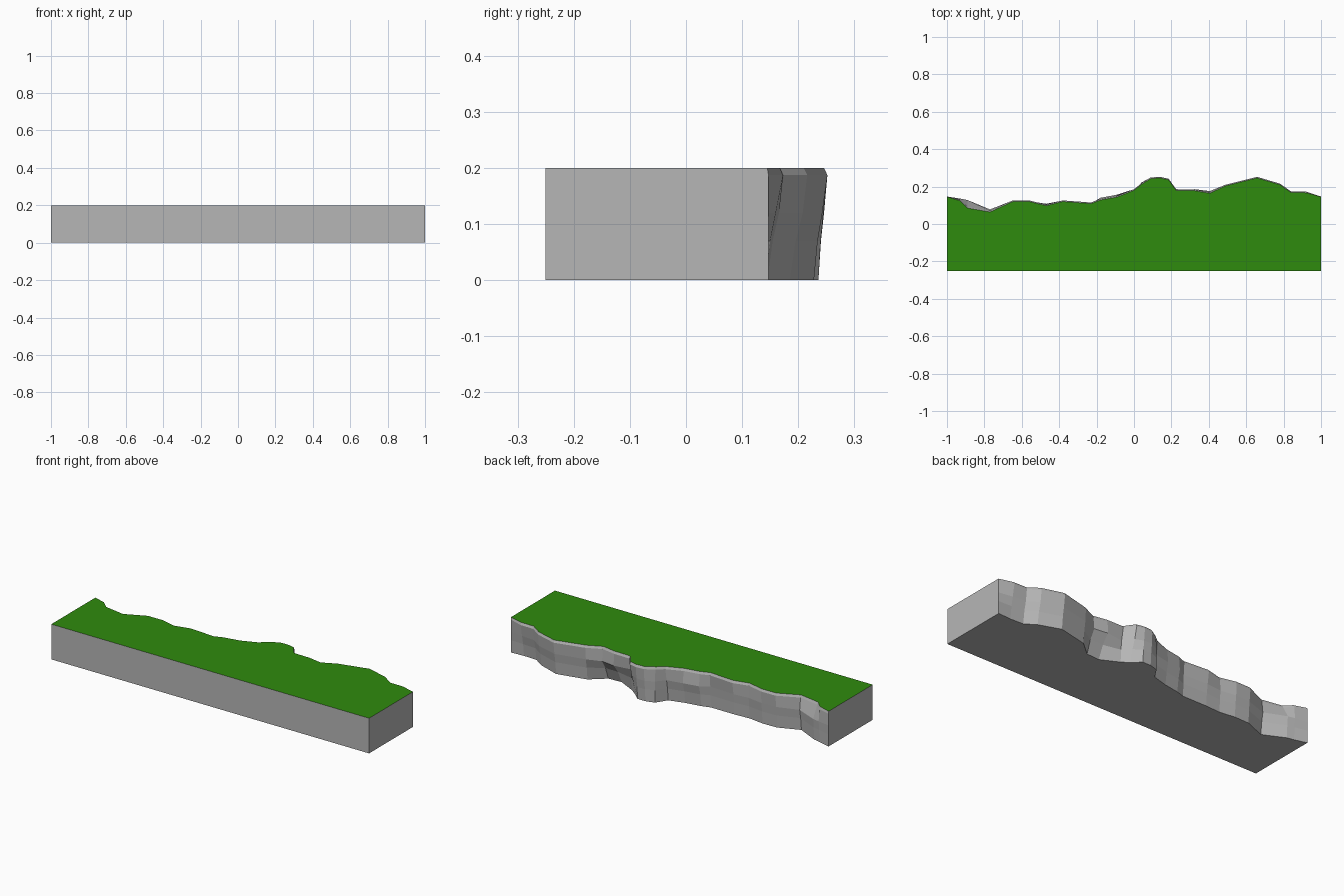
import bpy, bmesh

if "Cube" in bpy.data.objects:
    bpy.data.objects.remove(bpy.data.objects["Cube"])

def material(name, rgb):
    m = bpy.data.materials.new(name)
    m.diffuse_color = (*rgb, 1)
    m.use_nodes = True
    m.node_tree.nodes["Principled BSDF"].inputs["Base Color"].default_value = m.diffuse_color
    return m

stone = material("grey stone", (0.47, 0.47, 0.47))
grass = material("grass green", (0.028, 0.26, 0.004))

# Cliff stations: x, then y at the grass edge, at mid height and at the base
STATIONS = [
    (-1.00, .146, .147, .147), (-0.93, .124, .136, .128), (-0.89, .085, .128, .120),
    (-0.77, .064, .078, .062), (-0.65, .119, .118, .110), (-0.56, .120, .122, .112),
    (-0.47, .098, .108, .100), (-0.38, .120, .116, .105), (-0.23, .109, .110, .105),
    (-0.18, .128, .140, .120), (-0.09, .144, .157, .135), (0.00, .180, .175, .160),
    (0.04, .212, .222, .222), (0.09, .243, .246, .236), (0.14, .246, .245, .236),
    (0.185, .236, .226, .195), (0.225, .180, .172, .165), (0.325, .178, .186, .115),
    (0.405, .164, .176, .120), (0.487, .203, .205, .190), (0.658, .246, .243, .228),
    (0.78, .210, .208, .185), (0.84, .168, .166, .145), (0.92, .167, .160, .142),
    (1.00, .145, .147, .147)]
FRONT, TOP = -0.25, 0.2

bm = bmesh.new()

# Back cliff columns, from base to grass edge, with a small bevelled lip
columns = []
for x, top, mid, base in STATIONS:
    lip = top + (0.002 if abs(x) == 1 else 0.006)
    low = base + (mid - base) * 0.45
    rows = [(base, 0), (low, 0.07), (mid, 0.12), (lip, 0.187), (top, TOP)]
    columns.append([bm.verts.new((x, y, z)) for y, z in rows])
for a, b in zip(columns, columns[1:]):
    for i in range(len(a) - 1):
        bm.faces.new((a[i], a[i + 1], b[i + 1], b[i]))

# Straight front, two ends, base and grass top
fl, fr, tl, tr = [bm.verts.new((x, FRONT, z)) for z in (0, TOP) for x in (-1, 1)]
bm.faces.new((fl, fr, tr, tl))
bm.faces.new([fl, tl] + columns[0][::-1])
bm.faces.new([fr, tr] + columns[-1][::-1])
bm.faces.new([fl, fr] + [c[0] for c in reversed(columns)])
lawn = bm.faces.new([tl, tr] + [c[-1] for c in reversed(columns)])
lawn.material_index = 1
bmesh.ops.recalc_face_normals(bm, faces=bm.faces[:])

mesh = bpy.data.meshes.new("grassy_cliff")
bm.to_mesh(mesh)
bm.free()
mesh.materials.append(stone)
mesh.materials.append(grass)
bpy.context.collection.objects.link(bpy.data.objects.new("grassy_cliff", mesh))
